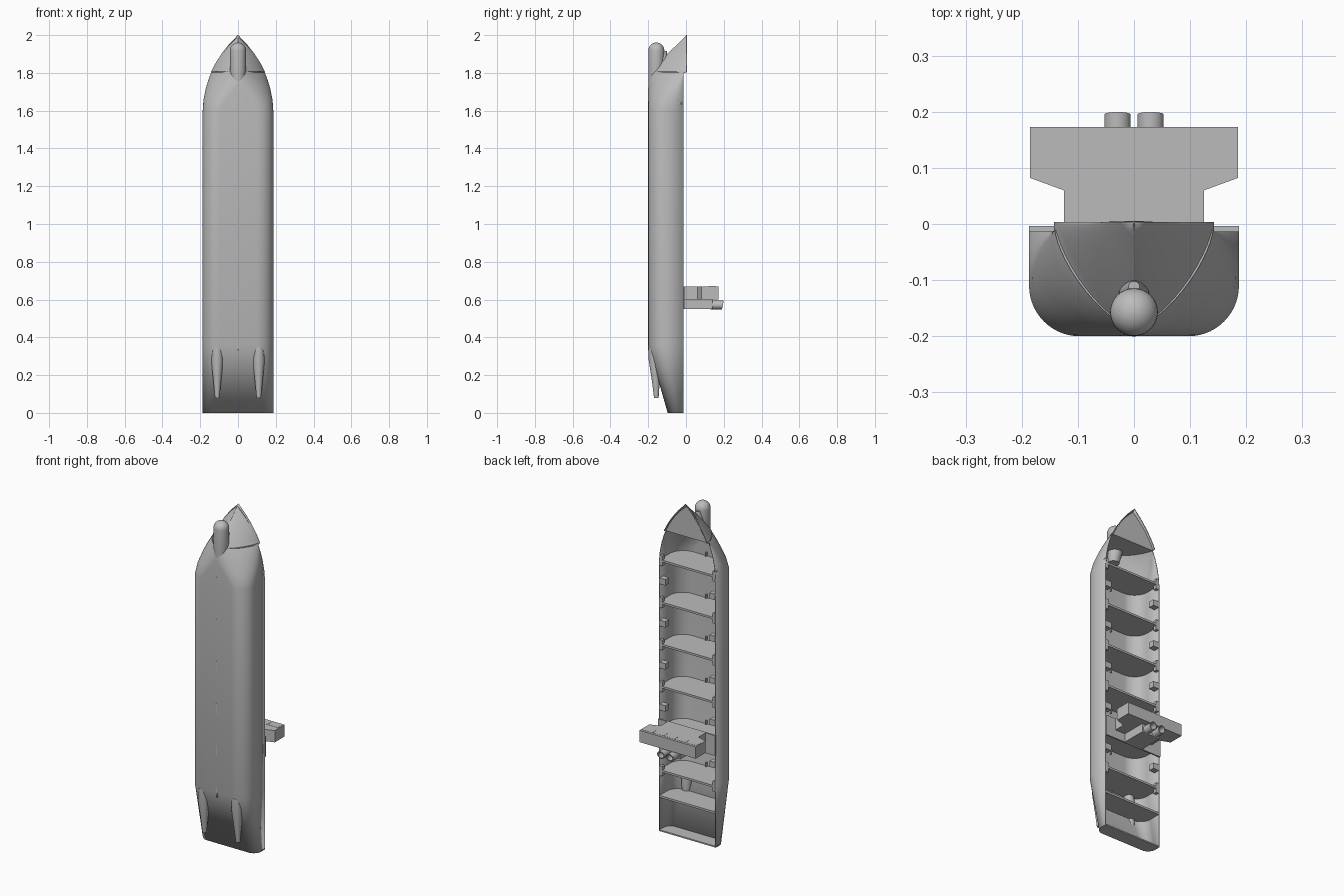
import bpy, bmesh, math
from mathutils import Vector

cube = bpy.data.objects.get("Cube")
if cube:
    bpy.data.objects.remove(cube)

grey = bpy.data.materials.new("light_grey")
grey.use_nodes = True
GREY = (0.5, 0.5, 0.5, 1)
grey.diffuse_color = GREY
grey.node_tree.nodes["Principled BSDF"].inputs["Base Color"].default_value = GREY


def finish(name, bm, smooth=False, recalc=True):
    if recalc:
        bmesh.ops.recalc_face_normals(bm, faces=bm.faces)
    mesh = bpy.data.meshes.new(name)
    bm.to_mesh(mesh)
    bm.free()
    obj = bpy.data.objects.new(name, mesh)
    bpy.context.collection.objects.link(obj)
    mesh.materials.append(grey)
    if smooth:
        bpy.ops.object.select_all(action='DESELECT')
        obj.select_set(True)
        bpy.context.view_layer.objects.active = obj
        bpy.ops.object.shade_smooth_by_angle(angle=math.radians(32))
    return obj


def box(name, x0, x1, y0, y1, z0, z1):
    bm = bmesh.new()
    bmesh.ops.create_cube(bm, size=1)
    for v in bm.verts:
        v.co = ((x0 + x1) / 2 + v.co.x * (x1 - x0),
                (y0 + y1) / 2 + v.co.y * (y1 - y0),
                (z0 + z1) / 2 + v.co.z * (z1 - z0))
    return finish(name, bm)


def prism(name, points, depth):
    """Extrude a closed outline along z."""
    bm = bmesh.new()
    face = bm.faces.new([bm.verts.new(p) for p in points])
    out = bmesh.ops.extrude_face_region(bm, geom=[face])
    verts = [g for g in out["geom"] if isinstance(g, bmesh.types.BMVert)]
    bmesh.ops.translate(bm, verts=verts, vec=(0, 0, depth))
    return finish(name, bm)


def tube(name, rings, sides=32, smooth=True):
    """Skin rings given as (centre, radius), all lying across z, and cap the ends."""
    bm = bmesh.new()
    loops = []
    for c, r in rings:
        loops.append([bm.verts.new(Vector(c) + Vector((r * math.cos(a), r * math.sin(a), 0)))
                      for a in (2 * math.pi * k / sides for k in range(sides))])
    for lo, hi in zip(loops, loops[1:]):
        for k in range(sides):
            n = (k + 1) % sides
            bm.faces.new((lo[k], lo[n], hi[n], hi[k]))
    bm.faces.new(loops[0])
    bm.faces.new(loops[-1])
    return finish(name, bm, smooth)


# Hull stations: z, half width, keel y, rim y, bilge width, bilge height, fullness power
RIM, FORE_RIM = -0.013, 0.004
STATIONS = [
    (0.0, .187, -.097, RIM, .05, .05, 1.0),
    (0.36, .187, -.2, RIM, .09, .09, 1.0),
    (1.6, .187, -.2, RIM, .09, .09, 1.0),
    (1.66, .182, -.2, RIM, .12, .11, 1.05),
    (1.72, .17, -.2, RIM, .155, .145, 1.1),
    (1.76, .158, -.198, RIM, .158, .165, 1.2),
    (1.80, .143, -.19, RIM, .143, .177, 1.4),
    (1.805, .143, -.188, FORE_RIM, .143, .19, 1.4),
    (1.85, .12, -.15, FORE_RIM, .12, .15, 1.5),
    (1.90, .088, -.1, FORE_RIM, .088, .1, 1.6),
    (1.95, .049, -.047, FORE_RIM, .049, .05, 1.7),
    (2.0, .001, .002, FORE_RIM, .001, .002, 2.0),
]


def station(z):
    for a, b in zip(STATIONS, STATIONS[1:]):
        if a[0] <= z <= b[0]:
            t = (z - a[0]) / (b[0] - a[0])
            return [p + (q - p) * t for p, q in zip(a, b)]


def section(z, inset=0.0, steps=14):
    """Hull cross-section from the +x rim, under the keel, to the -x rim."""
    z, w, keel, rim, rx, ry, power = station(z)
    w, keel = w - inset, keel + inset
    half = [(w, rim)]
    for k in range(steps + 1):
        a = math.pi / 2 * k / steps
        half.append((w - rx + rx * max(math.cos(a), 0) ** power,
                     keel + ry - ry * math.sin(a) ** power))
    half = [(max(x, 0.0005), y) for x, y in half]
    return [Vector((x, y, z)) for x, y in half] + [Vector((-x, y, z)) for x, y in reversed(half)]


# Open hull shell
bm = bmesh.new()
levels = sorted({s[0] for s in STATIONS} | {1.63, 1.69, 1.74, 1.78, 1.825, 1.875, 1.925, 1.975})
rows = [[bm.verts.new(p) for p in section(z)] for z in levels]
for lo, hi in zip(rows, rows[1:]):
    for k in range(len(lo) - 1):
        bm.faces.new((lo[k], hi[k], hi[k + 1], lo[k + 1]))
hull = finish("hull_shell", bm, True, recalc=False)
shell = hull.modifiers.new("plating", 'SOLIDIFY')
shell.thickness = 0.004
shell.offset = -1

# Transom, cross bulkheads and the wall closing the forecastle
prism("transom", section(0), 0.008)
prism("aft_bulkhead", section(0.2, 0.002), 0.012)
prism("forecastle_bulkhead", section(1.8, 0.002), 0.008)
FRAMES = [0.36 + 0.25 * i for i in range(6)]
for i, z in enumerate(FRAMES):
    prism(f"bulkhead_{i + 1}", [p - Vector((0, 0, 0.006)) for p in section(z, 0.002)], 0.012)
    box(f"keel_stiffener_{i + 1}", -.003, .003, -.2015, -.185, z - .03, z + .03)
    for side, s in (("left", 1), ("right", -1)):
        x = sorted((s * .165, s * .184))
        box(f"{side}_gusset_{i + 1}", *x, -.035, RIM, z - .03, z + .03)
        if i < 5:
            x = sorted((s * .145, s * .185))
            box(f"{side}_deck_block_{i + 1}", *x, -.048, RIM, z + .11, z + .145)

# Forecastle deck, sunk inside the bulwark
bm = bmesh.new()
edge = [(station(z)[1] - .003, z) for z in levels if 1.8 <= z < 2]
outline = [(x, z) for x, z in edge] + [(0, 1.99)] + [(-x, z) for x, z in reversed(edge)]
bm.faces.new([bm.verts.new((x, -.008, z)) for x, z in outline])
finish("forecastle_deck", bm)

# Bulbous bow with a domed end
BULB_Y, R = -.157, .0425
dome = [((0, BULB_Y, 1.918 + R * math.sin(a)), max(R * math.cos(a), .0005))
        for a in (math.pi / 2 * k / 8 for k in range(9))]
tube("bow_bulb", [((0, -.168, 1.74), .03), ((0, BULB_Y, 1.81), R)] + dome)

# Stem fairing between the bulb and the bow
tube("stem_fairing", [((0, -.14, 1.8), .035), ((0, -.125, 1.87), .026), ((0, -.112, 1.916), .01)])

# Twin tapered skegs
for side, s in (("left", 1), ("right", -1)):
    tube(f"{side}_skeg", [((s * .11, -.172, .35), .026), ((s * .11, -.166, .28), .0315),
                          ((s * .11, -.16, .18), .022), ((s * .11, -.157, .08), .012)], 24)

# Deckhouse with flared bridge wings
half = [(.125, RIM), (.125, .06), (.185, .082), (.185, .173)]
prism("deckhouse", [(x, y, .6) for x, y in half] + [(-x, y, .6) for x, y in reversed(half)], .07)
box("deckhouse_base", -.187, .187, RIM, -.004, .55, .67)
box("engine_casing", -.06, .06, -.01, .14, .55, .601)

# Bridge windows as thin framed plates
for i in range(5):
    x = (i - 2) * .072
    box(f"bridge_window_{i + 1}", x - .035, x + .035, .12, .16, .669, .671)

# Open funnels with slanted rims
for side, s in (("left", 1), ("right", -1)):
    bm = bmesh.new()
    loops = []
    for r, inner in ((.0235, False), (.0235, True), (.018, True), (.018, False)):
        ring = []
        for k in range(28):
            a = 2 * math.pi * k / 28
            z = .572 + r * math.sin(a)
            y = .195 + (z - .572) * .2 if inner else .13
            ring.append(bm.verts.new((s * .0295 + r * math.cos(a), y, z)))
        loops.append(ring)
    for a, b in zip(loops, loops[1:] + loops[:1]):
        for k in range(28):
            n = (k + 1) % 28
            bm.faces.new((a[k], a[n], b[n], b[k]))
    finish(f"{side}_funnel", bm, True)
